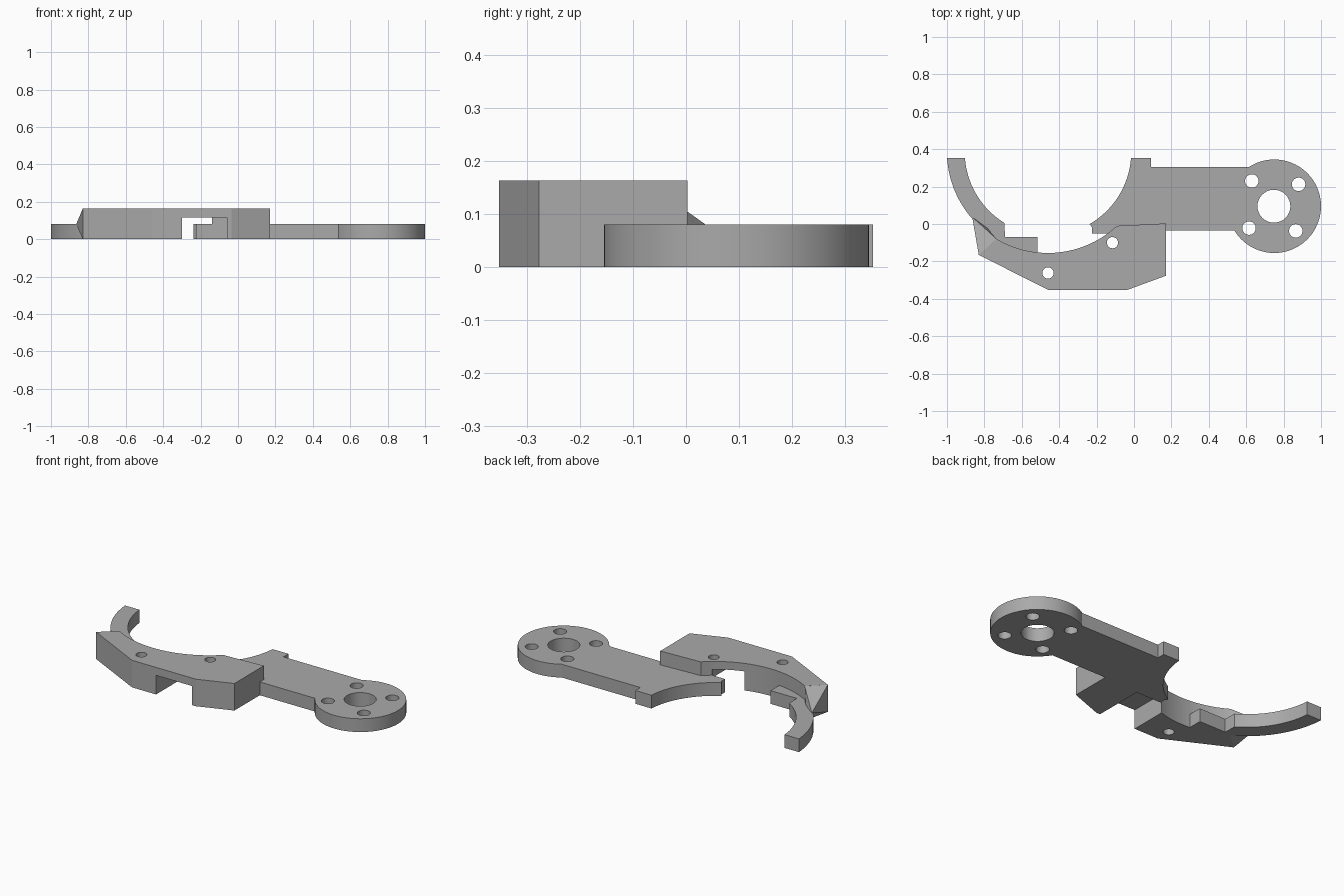
import bpy, bmesh, math

if "Cube" in bpy.data.objects:
    bpy.data.objects.remove(bpy.data.objects["Cube"])

grey = bpy.data.materials.new("light grey")
grey.diffuse_color = (0.40, 0.40, 0.40, 1)
grey.use_nodes = True
grey.node_tree.nodes["Principled BSDF"].inputs["Base Color"].default_value = grey.diffuse_color

CX, CY, R_IN, R_OUT = -0.46, 0.385, 0.445, 0.54   # shared centre of the jaw arcs
T, H = 0.08, 0.163                                # plate and body heights


def arc(r, a0, a1, n=20):
    """Points on the jaw circle between two angles in degrees."""
    return [(CX + r * math.cos(math.radians(a0 + (a1 - a0) * i / n)),
             CY + r * math.sin(math.radians(a0 + (a1 - a0) * i / n))) for i in range(n + 1)]


def make(name, bm):
    bmesh.ops.recalc_face_normals(bm, faces=bm.faces[:])
    me = bpy.data.meshes.new(name)
    bm.to_mesh(me)
    bm.free()
    me.materials.append(grey)
    ob = bpy.data.objects.new(name, me)
    bpy.context.collection.objects.link(ob)
    return ob


def prism(name, pts, z0, z1):
    bm = bmesh.new()
    face = bm.faces.new([bm.verts.new((x, y, z0)) for x, y in pts])
    new = bmesh.ops.extrude_face_region(bm, geom=[face])["geom"]
    verts = [v for v in new if isinstance(v, bmesh.types.BMVert)]
    bmesh.ops.translate(bm, verts=verts, vec=(0, 0, z1 - z0))
    return make(name, bm)


def disc(name, x, y, r, z0, z1, n=32):
    return prism(name, [(x + r * math.cos(2 * math.pi * i / n),
                         y + r * math.sin(2 * math.pi * i / n)) for i in range(n)], z0, z1)


def hull(name, pts):
    bm = bmesh.new()
    for p in pts:
        bm.verts.new(p)
    bmesh.ops.convex_hull(bm, input=bm.verts[:])
    return make(name, bm)


def combine(target, other, op):
    mod = target.modifiers.new(op, 'BOOLEAN')
    mod.operation, mod.solver, mod.object = op, 'EXACT', other
    bpy.context.view_layer.objects.active = target
    bpy.ops.object.modifier_apply(modifier=mod.name)
    bpy.data.objects.remove(other)


# Thick gripper body with a concave jaw edge
body = prism("gripper_body",
             [(-0.83, -0.165), (-0.46, -0.352), (-0.035, -0.352), (0.17, -0.277), (0.17, 0.003)]
             + arc(R_OUT, -47, -120.7, 28), 0, H)

# Slot through the body, stepped at its back right
combine(body, prism("slot_cutter", [(-0.30, -0.5), (-0.06, -0.5), (-0.06, -0.05), (-0.14, -0.05),
                                    (-0.14, 0.2), (-0.30, 0.2)], -0.1, 0.115), 'DIFFERENCE')

# Tapered shoulder down to the jaw finger
combine(body, hull("shoulder", [(-0.83, -0.165, 0), (-0.83, -0.165, H), (-0.735, -0.08, 0),
                                (-0.735, -0.08, H), (-0.72, -0.14, 0), (-0.72, -0.14, H),
                                (-0.865, 0.037, T), (-0.82, 0.02, 0.02)]), 'UNION')

# Curved jaw finger with a stepped foot
finger = prism("jaw_finger",
               [(-1.0, 0.352)] + arc(R_OUT, 186, 247, 24)
               + [(-0.515, -0.20), (-0.515, -0.07), (-0.69, -0.07)]
               + arc(R_IN, 238.5, 184.2, 24), 0, T)
combine(body, finger, 'UNION')

# Flat lever with the other side of the jaw
lever = prism("lever",
              [(0.75, -0.035), (0.75, 0.305), (0.09, 0.305), (0.09, 0.352)]
              + arc(R_IN, -4.2, -60, 24)
              + [(-0.225, -0.018), (-0.225, -0.05), (-0.04, -0.05), (-0.04, -0.035)], 0, T)
combine(lever, disc("pivot_disc", 0.75, 0.095, 0.25, 0, T, 64), 'UNION')
combine(body, lever, 'UNION')

# Pivot bore, mounting holes and body holes
for x, y, r in ((0.748, 0.095, 0.088), (0.63, 0.23, 0.036), (0.88, 0.212, 0.036),
                (0.615, -0.022, 0.036), (0.865, -0.037, 0.036),
                (-0.46, -0.262, 0.03), (-0.115, -0.1, 0.03)):
    combine(body, disc("hole_cutter", x, y, r, -0.1, 0.3), 'DIFFERENCE')

# Smooth curved walls, crisp edges
bpy.ops.object.select_all(action='DESELECT')
body.select_set(True)
bpy.context.view_layer.objects.active = body
bpy.ops.object.shade_smooth_by_angle(angle=math.radians(20))
